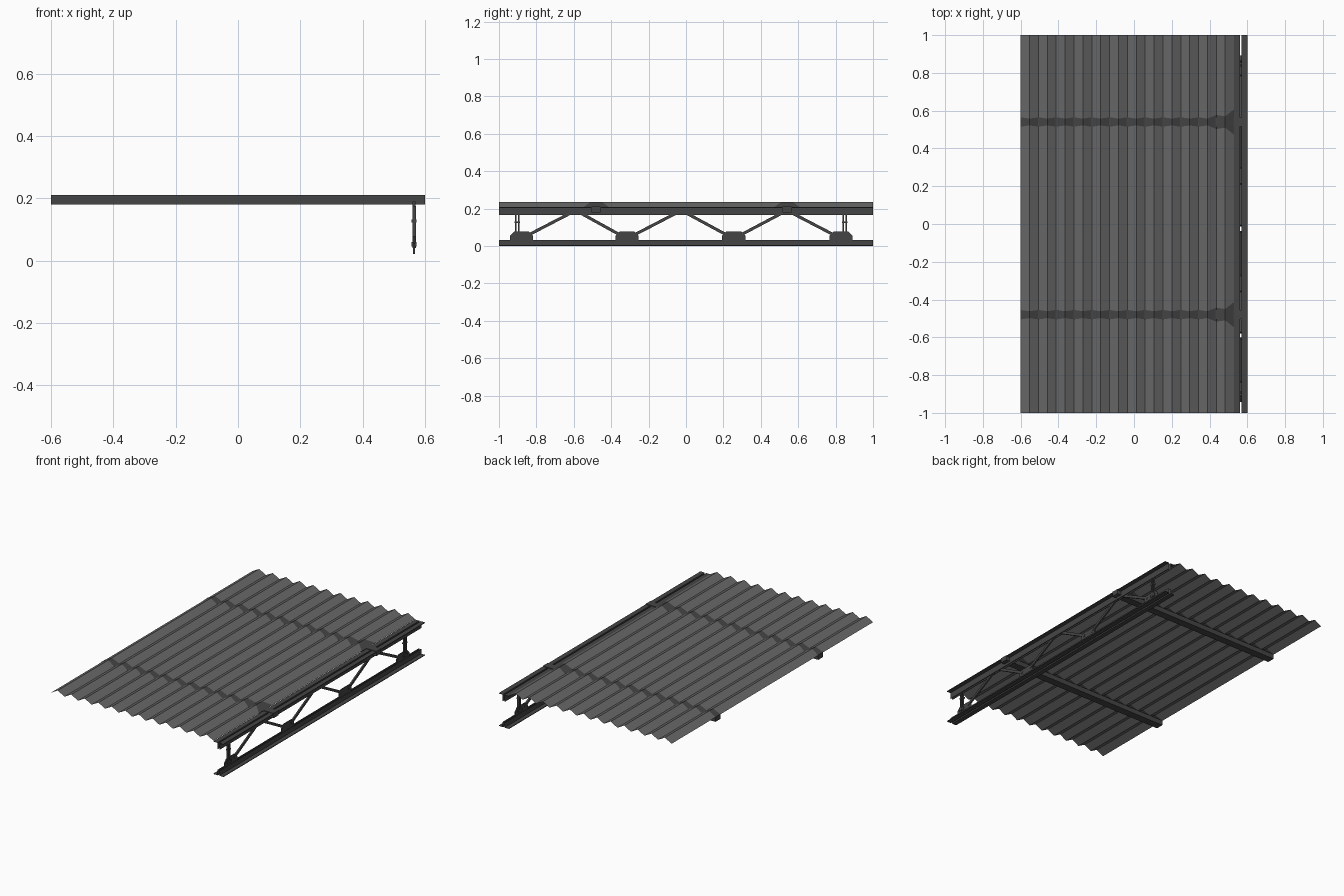
import bpy, bmesh, math
from mathutils import Vector

if "Cube" in bpy.data.objects:
    bpy.data.objects.remove(bpy.data.objects["Cube"])


def material(name, v):
    m = bpy.data.materials.new(name)
    m.diffuse_color = (v, v, v, 1)
    m.use_nodes = True
    m.node_tree.nodes["Principled BSDF"].inputs["Base Color"].default_value = m.diffuse_color
    return m


SHEET = material("mid_grey_sheet", 0.14)
STEEL = material("dark_grey_steel", 0.06)


def make(name, verts, faces, mats=(STEEL,), indices=None, recalc=True):
    me = bpy.data.meshes.new(name)
    me.from_pydata(verts, [], faces)
    for m in mats:
        me.materials.append(m)
    if indices:
        for p, i in zip(me.polygons, indices):
            p.material_index = i
    if recalc:
        bm = bmesh.new()
        bm.from_mesh(me)
        bmesh.ops.recalc_face_normals(bm, faces=bm.faces)
        bm.to_mesh(me)
        bm.free()
    ob = bpy.data.objects.new(name, me)
    bpy.context.collection.objects.link(ob)
    return ob


def box(name, x0, x1, y0, y1, z0, z1):
    v = [(x, y, z) for x in (x0, x1) for y in (y0, y1) for z in (z0, z1)]
    f = [(0, 1, 3, 2), (4, 6, 7, 5), (0, 4, 5, 1), (2, 3, 7, 6), (0, 2, 6, 4), (1, 5, 7, 3)]
    return make(name, v, f)


def extrude_y(name, prof, y0, y1):
    # open-ended rolled section running along y
    n = len(prof)
    v = [(x, y, z) for y in (y0, y1) for x, z in prof]
    f = [(i, (i + 1) % n, n + (i + 1) % n, n + i) for i in range(n)]
    return make(name, v, f)


def extrude_x(name, prof, x0, x1):
    # closed plate lying in the truss plane
    n = len(prof)
    v = [(x, y, z) for x in (x0, x1) for y, z in prof]
    f = [(i, (i + 1) % n, n + (i + 1) % n, n + i) for i in range(n)]
    f += [tuple(range(n)), tuple(range(n, 2 * n))]
    return make(name, v, f)


CX = 0.565                       # truss plane
PURLIN_Y = (-0.48, 0.54)

# corrugated roof sheet: zigzag profile, darker bands above the purlins
N = 24
X0, X1, LOW, HIGH = -0.6, 0.53, 0.209, 0.235
verts, faces, idx = [], [], []
for k in range(N + 1):
    x = X0 + (X1 - X0) * k / N
    z = HIGH if k % 2 else LOW
    half = 0.018 if k % 2 else 0.025
    if k >= N - 2:
        half += 0.012
    if k == N:
        half += 0.03
    ys = [-1]
    for p in PURLIN_Y:
        ys += [p - half, p + half]
    ys.append(1)
    verts += [(x, y, z) for y in ys]
for k in range(N):
    for r in range(5):
        a = k * 6 + r
        faces.append((a, a + 6, a + 7, a + 1))
        idx.append(r % 2)
make("corrugated_roof_sheet", verts, faces, (SHEET, STEEL), idx, recalc=False)

# purlins under the sheet
for i, y in enumerate(PURLIN_Y):
    box(f"purlin_{i}", -0.6, 0.6, y - 0.024, y + 0.024, 0.18, 0.211)

# double angle chords, one pair at the top and one at the bottom
t = 0.004
for s in (-1, 1):
    side = "outer" if s > 0 else "inner"
    for name, zf, zl, d in (("top", 0.2075, 0.165, -1), ("bottom", 0.0, 0.033, 1)):
        prof = [(0.005, zf), (0.035, zf), (0.035, zf + d * t), (0.005 + t, zf + d * t),
                (0.005 + t, zl), (0.005, zl)]
        extrude_y(f"{name}_chord_{side}", [(CX + s * x, z) for x, z in prof], -1, 1)

# chamfered gusset plates on the bottom chord
GUSSETS = (-0.88, -0.315, 0.255, 0.829)
for i, y in enumerate(GUSSETS):
    prof = [(-0.062, 0.022), (0.062, 0.022), (0.062, 0.055), (0.04, 0.077),
            (-0.04, 0.077), (-0.062, 0.055)]
    extrude_x(f"gusset_{i}", [(y + a, b) for a, b in prof], CX - 0.003, CX + 0.003)

# diagonal web members between gussets and top chord nodes
TOPS = (-0.59, -0.025, 0.54)
k = 0
for i, top in enumerate(TOPS):
    for g, s in ((GUSSETS[i], -1), (GUSSETS[i + 1], 1)):
        a = Vector((g - s * 0.03, 0.055))
        b = Vector((top + s * 0.015, 0.182))
        d = (b - a).normalized()
        n = Vector((-d.y, d.x)) * 0.008
        extrude_x(f"web_diagonal_{k}", [tuple(a - n), tuple(b - n), tuple(b + n), tuple(a + n)],
                  CX - 0.005, CX + 0.005)
        k += 1

# end posts: paired bars with a tie and a foot
for i, y in enumerate((-0.902, 0.849)):
    for s in (-1, 1):
        box(f"post_bar_{i}_{s}", CX - 0.006, CX + 0.006, y + s * 0.008 - 0.003,
            y + s * 0.008 + 0.003, 0.04, 0.175)
    box(f"post_tie_{i}", CX - 0.008, CX + 0.008, y - 0.014, y + 0.014, 0.123, 0.132)
    box(f"post_foot_{i}", CX - 0.008, CX + 0.008, y - 0.02, y + 0.02, 0.045, 0.06)
